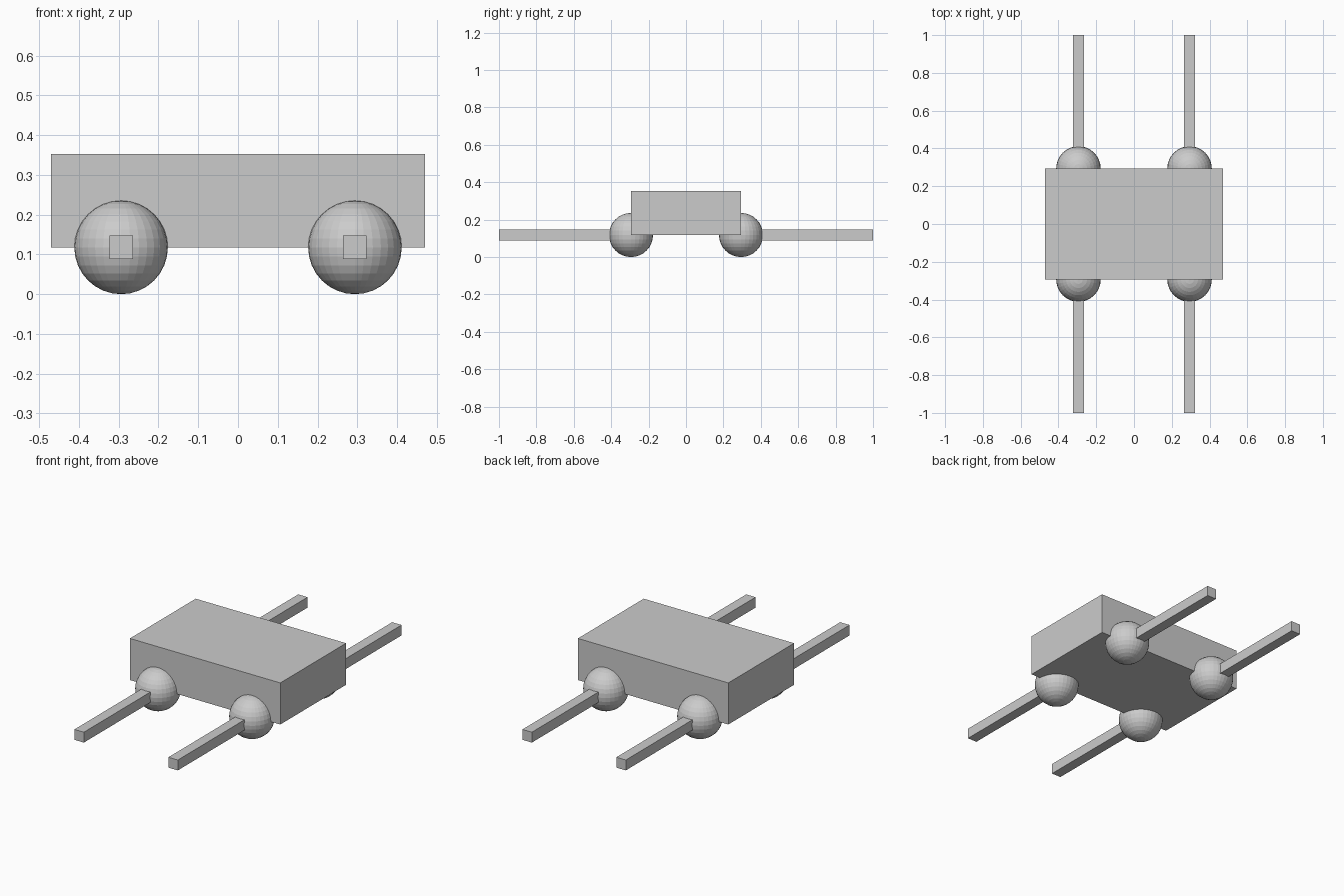
import bpy

if "Cube" in bpy.data.objects:
    bpy.data.objects.remove(bpy.data.objects["Cube"])

U = 1 / 17  # module: every size is a multiple of this

grey = bpy.data.materials.new("light_grey")
grey.diffuse_color = (0.6, 0.6, 0.6, 1)
grey.use_nodes = True
grey.node_tree.nodes["Principled BSDF"].inputs["Base Color"].default_value = grey.diffuse_color


def finish(name):
    obj = bpy.context.object
    obj.name = name
    obj.data.materials.append(grey)
    return obj


def box(name, centre, size):
    bpy.ops.mesh.primitive_cube_add(size=1, location=centre)
    obj = finish(name)
    obj.scale = size
    bpy.ops.object.transform_apply(location=False, rotation=False, scale=True)


# Main body block
box("body", (0, 0, 4 * U), (16 * U, 10 * U, 4 * U))

# A faceted ball joint and a square arm at each corner
for sx, side in ((-1, "left"), (1, "right")):
    for sy, end in ((-1, "front"), (1, "back")):
        bpy.ops.mesh.primitive_uv_sphere_add(
            segments=32, ring_count=16, radius=2 * U,
            location=(sx * 5 * U, sy * 5 * U, 2 * U))
        finish(f"{end}_{side}_joint")
        box(f"{end}_{side}_arm", (sx * 5 * U, sy * 11 * U, 2 * U),
            (U, 12 * U, U))
